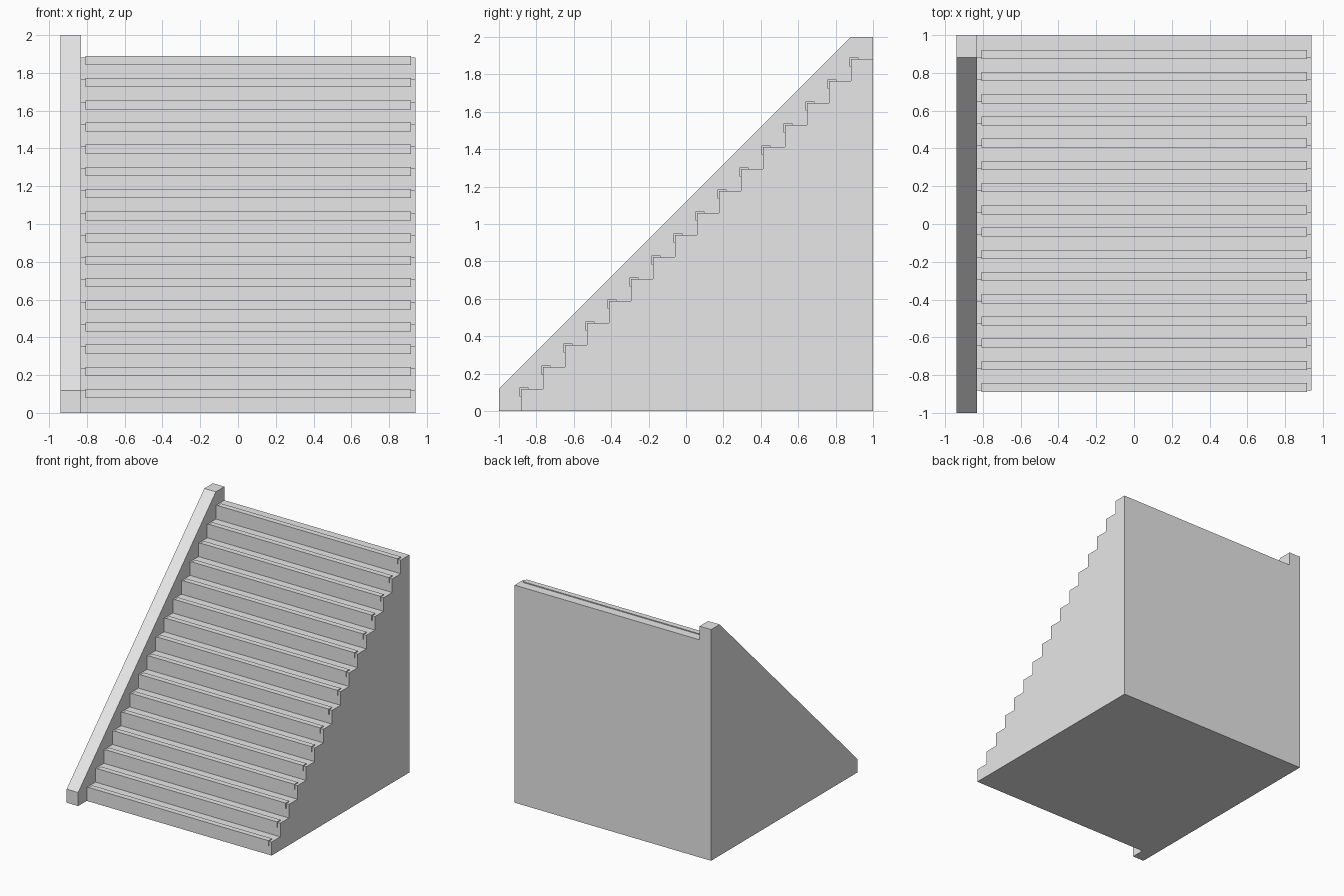
import bpy
import bmesh

cube = bpy.data.objects.get("Cube")
if cube:
    bpy.data.objects.remove(cube, do_unlink=True)

STEPS = 16
PITCH = 2 / (STEPS + 1)      # rise and run of each step
STRIP = 0.008                # nosing thickness
LEG = 0.04                   # nosing leg length

stone = bpy.data.materials.new("plain_grey")
stone.use_nodes = True
grey = (0.8, 0.8, 0.8, 1)
stone.diffuse_color = grey
stone.node_tree.nodes["Principled BSDF"].inputs["Base Color"].default_value = grey


def extrude_profiles(name, profiles, x0, x1):
    """Sweep closed (y, z) outlines from x0 to x1 as one object."""
    bm = bmesh.new()
    for outline in profiles:
        face = bm.faces.new([bm.verts.new((x0, y, z)) for y, z in outline])
        swept = bmesh.ops.extrude_face_region(bm, geom=[face])
        verts = [v for v in swept["geom"] if isinstance(v, bmesh.types.BMVert)]
        bmesh.ops.translate(bm, verts=verts, vec=(x1 - x0, 0, 0))
    bmesh.ops.recalc_face_normals(bm, faces=bm.faces)
    mesh = bpy.data.meshes.new(name)
    bm.to_mesh(mesh)
    bm.free()
    mesh.materials.append(stone)
    obj = bpy.data.objects.new(name, mesh)
    bpy.context.collection.objects.link(obj)
    return obj


# Front edge of every step as (y, z)
edges = [(-1 + PITCH * k, PITCH * k) for k in range(1, STEPS + 1)]

# Solid staircase
stairs = [(1, 0), (edges[0][0], 0)]
for y, z in edges:
    stairs += [(y, z), (y + PITCH, z)]
extrude_profiles("staircase", [stairs], -0.83, 0.94)

# Sloping side wall on the right
wall = [(-1, 0), (1, 0), (1, 2), (1 - PITCH, 2), (-1, PITCH)]
extrude_profiles("side_wall", [wall], -0.94, -0.83)

# L-shaped nosing strip wrapped over each step edge
nosings = [[(y - STRIP, z + STRIP), (y + LEG, z + STRIP), (y + LEG, z),
            (y, z), (y, z - LEG), (y - STRIP, z - LEG)] for y, z in edges]
extrude_profiles("step_nosings", nosings, -0.807, 0.915)
